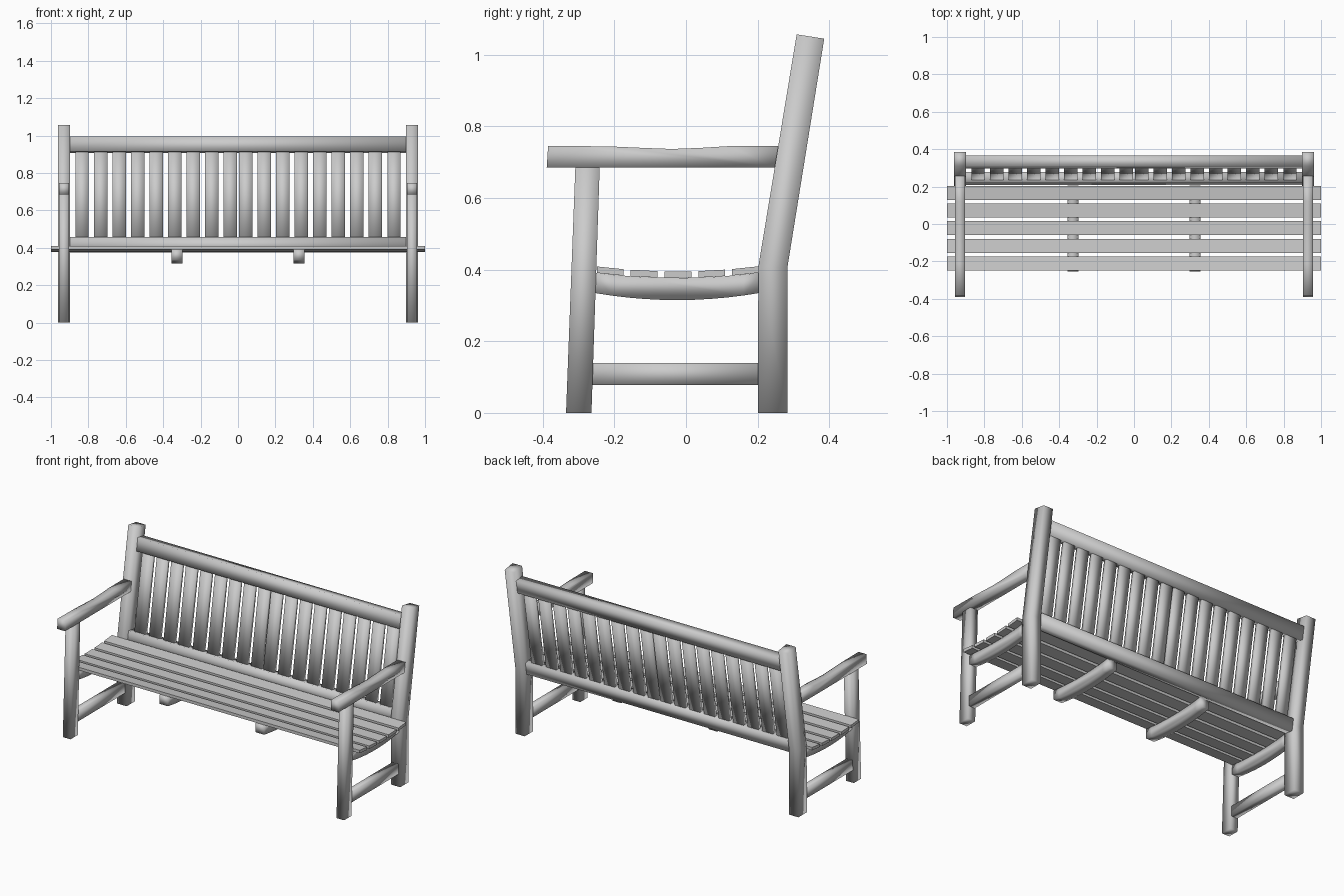
import bpy, bmesh

if "Cube" in bpy.data.objects:
    bpy.data.objects.remove(bpy.data.objects["Cube"])


def prism(name, profile, x0, x1, smooth=True):
    """Extrude a (y, z) outline from x0 to x1."""
    bm = bmesh.new()
    face = bm.faces.new([bm.verts.new((x0, y, z)) for y, z in profile])
    ext = bmesh.ops.extrude_face_region(bm, geom=[face])["geom"]
    moved = [v for v in ext if isinstance(v, bmesh.types.BMVert)]
    bmesh.ops.translate(bm, verts=moved, vec=(x1 - x0, 0, 0))
    bmesh.ops.recalc_face_normals(bm, faces=bm.faces)
    for f in bm.faces:
        f.smooth = smooth
    mesh = bpy.data.meshes.new(name)
    bm.to_mesh(mesh)
    bm.free()
    obj = bpy.data.objects.new(name, mesh)
    bpy.context.collection.objects.link(obj)
    return obj


def pair(name, profile, x, width, smooth=True):
    """Same part on the left and the right."""
    for side, sx in (("left", -x), ("right", x)):
        prism(f"{name}_{side}", profile, sx - width / 2, sx + width / 2, smooth)


def lean(s, t):
    """Point on the reclined back: s up the post, t behind its front face."""
    return (0.203 + 0.164 * s + 0.986 * t, 0.405 + 0.986 * s - 0.164 * t)


def back_box(s0, s1, t0, t1):
    return [lean(s0, t0), lean(s0, t1), lean(s1, t1), lean(s1, t0)]


def dish(y, base, rise):
    """Height of the dished seat curve at y."""
    return base + rise * ((y + 0.025) / 0.225) ** 2


# Legs: raked front legs, back legs that bend into the reclined posts
pair("front_leg", [(-0.335, 0), (-0.264, 0), (-0.241, 0.687), (-0.309, 0.687)], 0.93, 0.052)
pair("back_leg", [(0.201, 0), (0.283, 0), (0.283, 0.405), (0.386, 1.045),
                  (0.309, 1.057), (0.202, 0.408)], 0.93, 0.064)

# Armrests with a shallow dip on top
pair("armrest", [(-0.389, 0.685), (0.25, 0.685), (0.26, 0.745), (0.12, 0.745), (0.04, 0.740),
                 (-0.04, 0.737), (-0.12, 0.740), (-0.21, 0.744), (-0.385, 0.746)], 0.93, 0.054)

# Lower side stretchers
pair("side_stretcher", [(-0.265, 0.078), (0.203, 0.078), (0.203, 0.14), (-0.265, 0.14)], 0.93, 0.042)

# Curved seat supports at the ends and in the middle
ys = [-0.255 + 0.462 * i / 10 for i in range(11)]
curve = [(y, dish(y, 0.315, 0.019)) for y in ys] + [(y, dish(y, 0.377, 0.014)) for y in reversed(ys)]
pair("end_seat_support", curve, 0.93, 0.046)
pair("middle_seat_support", curve, 0.327, 0.058)

# Seat slats following the dish
for i in range(5):
    y0 = -0.249 + 0.0945 * i
    y1 = y0 + 0.075
    z0, z1 = dish(y0, 0.377, 0.014), dish(y1, 0.377, 0.014)
    prism(f"seat_slat_{i + 1}", [(y0, z0), (y1, z1), (y1, z1 + 0.018), (y0, z0 + 0.018)],
          -1, 1, smooth=False)

# Back rails
prism("back_top_rail", back_box(0.52, 0.60, 0.008, 0.066), -0.905, 0.905)
prism("back_bottom_rail", back_box(-0.02, 0.054, 0.008, 0.066), -0.905, 0.905)

# Upright back slats
for i in range(9):
    pair(f"back_slat_{i + 1}", back_box(0.045, 0.53, 0.025, 0.047), 0.042 + 0.099 * i, 0.072)
